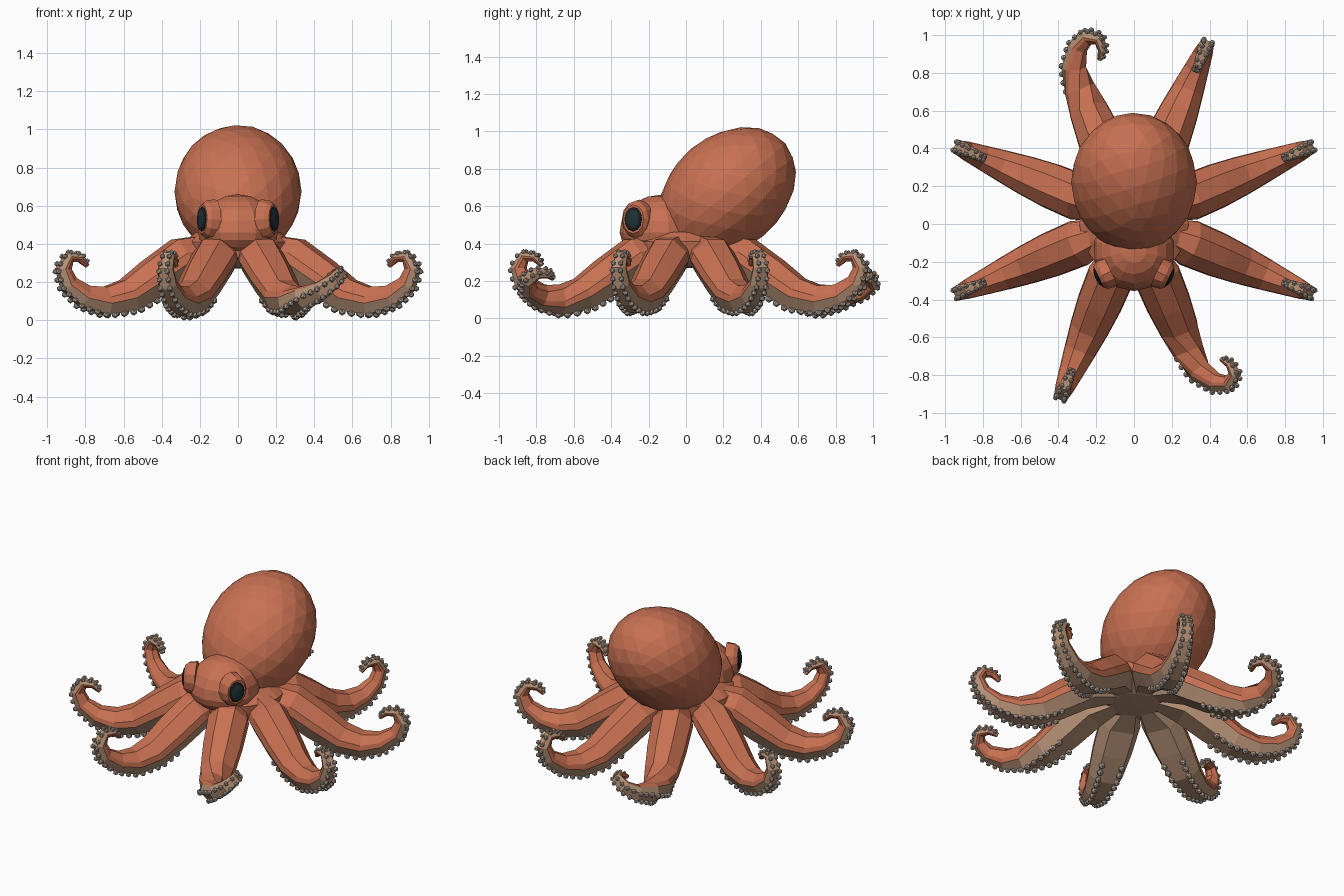
import bpy, bmesh, math
from mathutils import Vector, Matrix

cube = bpy.data.objects.get("Cube")
if cube:
    bpy.data.objects.remove(cube, do_unlink=True)


def material(name, rgb):
    m = bpy.data.materials.new(name)
    m.use_nodes = True
    m.diffuse_color = (*rgb, 1)
    m.node_tree.nodes["Principled BSDF"].inputs["Base Color"].default_value = (*rgb, 1)
    return m


SKIN = material("orange skin", (0.58, 0.165, 0.085))
UNDER = material("tan underside", (0.46, 0.28, 0.18))
SUCKER = material("pale sucker", (0.48, 0.40, 0.34))
BLACK = material("eye black", (0.008, 0.011, 0.012))
TEAL = material("eye dark teal", (0.015, 0.032, 0.036))


def finish(bm, name, mats, matrix=Matrix()):
    bmesh.ops.recalc_face_normals(bm, faces=bm.faces)
    mesh = bpy.data.meshes.new(name)
    bm.to_mesh(mesh)
    bm.free()
    for m in mats:
        mesh.materials.append(m)
    ob = bpy.data.objects.new(name, mesh)
    ob.matrix_world = matrix
    bpy.context.collection.objects.link(ob)
    return ob


def loft(bm, rings, mat_of):
    """Skin closed rings of points and cap both ends."""
    rows = [[bm.verts.new(p) for p in ring] for ring in rings]
    n = len(rows[0])
    for i in range(len(rows) - 1):
        for k in range(n):
            j = (k + 1) % n
            f = bm.faces.new((rows[i][k], rows[i][j], rows[i + 1][j], rows[i + 1][k]))
            f.material_index = mat_of(i, k)
    bm.faces.new(rows[0]).material_index = mat_of(0, 3)
    bm.faces.new(rows[-1]).material_index = mat_of(len(rows) - 2, 3)


def lathe(name, profile, sides, mats, mat_of, matrix=Matrix()):
    bm = bmesh.new()
    turn = [2 * math.pi * k / sides for k in range(sides)]
    loft(bm, [[(r * math.cos(a), r * math.sin(a), z) for a in turn] for r, z in profile], mat_of)
    return finish(bm, name, mats, matrix)


# Mantle: tilted faceted egg
bm = bmesh.new()
bmesh.ops.create_icosphere(bm, subdivisions=3, radius=1)
finish(bm, "mantle", [SKIN], Matrix.Translation((0, 0.222, 0.675))
       @ Matrix.Rotation(math.radians(40), 4, 'X') @ Matrix.Diagonal((0.333, 0.405, 0.303, 1)))

# Head: rounded dome with a shallow base
bm = bmesh.new()
bmesh.ops.create_uvsphere(bm, u_segments=14, v_segments=10, radius=1)
for v in bm.verts:
    v.co.z *= 0.2 if v.co.z > 0 else 0.13
    v.co.x *= 0.215
    v.co.y *= 0.215
finish(bm, "head", [SKIN], Matrix.Translation((0, -0.14, 0.46)))

# Body core where the arms meet
lathe("body_core", [(0.02, 0.27), (0.14, 0.275), (0.28, 0.33), (0.29, 0.41), (0.22, 0.46), (0.02, 0.47)],
      16, [SKIN, UNDER], lambda i, k: 1 if i < 2 else 0)

# Eyes: raised rim with a dark dome
for label, side in (("left", 1), ("right", -1)):
    out = Vector((0.9 * side, -0.43, 0.03)).normalized()
    across = Vector((0, 0, 1)).cross(out).normalized()
    up = out.cross(across)
    frame = Matrix((across, up, out)).transposed().to_4x4()
    place = Matrix.Translation((0.178 * side, -0.277, 0.53)) @ frame @ Matrix.Diagonal((1, 1.25, 1, 1))
    lathe(label + "_eye_rim", [(0.085, -0.06), (0.078, -0.01), (0.062, 0.012), (0.04, 0.012)],
          12, [SKIN], lambda i, k: 0, place)
    lathe(label + "_eye", [(0.054, 0.0), (0.052, 0.014), (0.04, 0.022), (0.02, 0.027), (0.004, 0.028)],
          12, [BLACK, TEAL], lambda i, k: 0 if i < 2 else 1, place)

# Arm spine: distance out, height, half width, half depth
SPINE = [(0.03, 0.365, 0.02, 0.08), (0.15, 0.36, 0.07, 0.09), (0.32, 0.325, 0.125, 0.105),
         (0.48, 0.22, 0.12, 0.10), (0.62, 0.13, 0.105, 0.088), (0.75, 0.10, 0.085, 0.075),
         (0.87, 0.125, 0.065, 0.06), (0.96, 0.19, 0.05, 0.048), (0.99, 0.27, 0.042, 0.04),
         (0.955, 0.33, 0.034, 0.03), (0.895, 0.325, 0.027, 0.022), (0.855, 0.285, 0.015, 0.012)]
HALF = [(0.4, 1), (0.95, 0.3), (1, -0.15), (0.6, -0.95)]
SECTION = HALF + [(-x, y) for x, y in reversed(HALF)]
LAST = len(SPINE) - 1


def spine_at(t):
    i = min(int(t), LAST - 1)
    return Vector(SPINE[i]).lerp(Vector(SPINE[i + 1]), t - i)


def arm_point(t, s, n, roll):
    """Point on the arm at spine position t, with sideways s and upward n offsets."""
    r, z, w, h = spine_at(t)
    d = spine_at(min(t + 0.5, LAST)) - spine_at(max(t - 0.5, 0))
    tan = Vector((d[0], 0, d[1])).normalized()
    p = Vector((r, 0, z)) + Vector((0, w * s, 0)) + Vector((-tan.z, 0, tan.x)) * h * n
    twist = roll * max(0, min(1, (t - 4) / 2.5))
    pivot = Vector((0, 0, 0.1))
    return pivot + Matrix.Rotation(twist, 3, 'X') @ (p - pivot)


def make_arm(name, angle, roll):
    matrix = Matrix.Translation((0, 0.02, 0)) @ Matrix.Rotation(math.radians(angle), 4, 'Z')
    bm = bmesh.new()
    loft(bm, [[arm_point(i, s, n, roll) for s, n in SECTION] for i in range(LAST + 1)],
         lambda i, k: 1 if k in (2, 3, 4) else 0)
    finish(bm, name, [SKIN, UNDER], matrix)

    # Two rows of suckers, shrinking toward the tip
    bm = bmesh.new()
    t = 3.4
    while t < LAST - 0.1:
        f = (t - 3.4) / (LAST - 3.4)
        size = 0.021 - 0.009 * f
        for s in (-0.55, 0.55):
            bmesh.ops.create_icosphere(bm, subdivisions=1, radius=size,
                                       matrix=Matrix.Translation(arm_point(t, s, -1, roll)))
        i = min(int(t), LAST - 1)
        a, b = SPINE[i], SPINE[i + 1]
        t += 2.1 * size / math.hypot(b[0] - a[0], b[1] - a[1])
    finish(bm, name + "_suckers", [SUCKER], matrix)


# Eight arms; two of them curl sideways
ARMS = ["left_rear_side", "left_back", "right_back", "right_rear_side",
        "right_front_side", "right_front", "left_front", "left_front_side"]
ROLLS = {"right_back": 58, "left_front": -52}
for k, label in enumerate(ARMS):
    make_arm(label + "_arm", 22.5 + 45 * k, math.radians(ROLLS.get(label, 0)))
